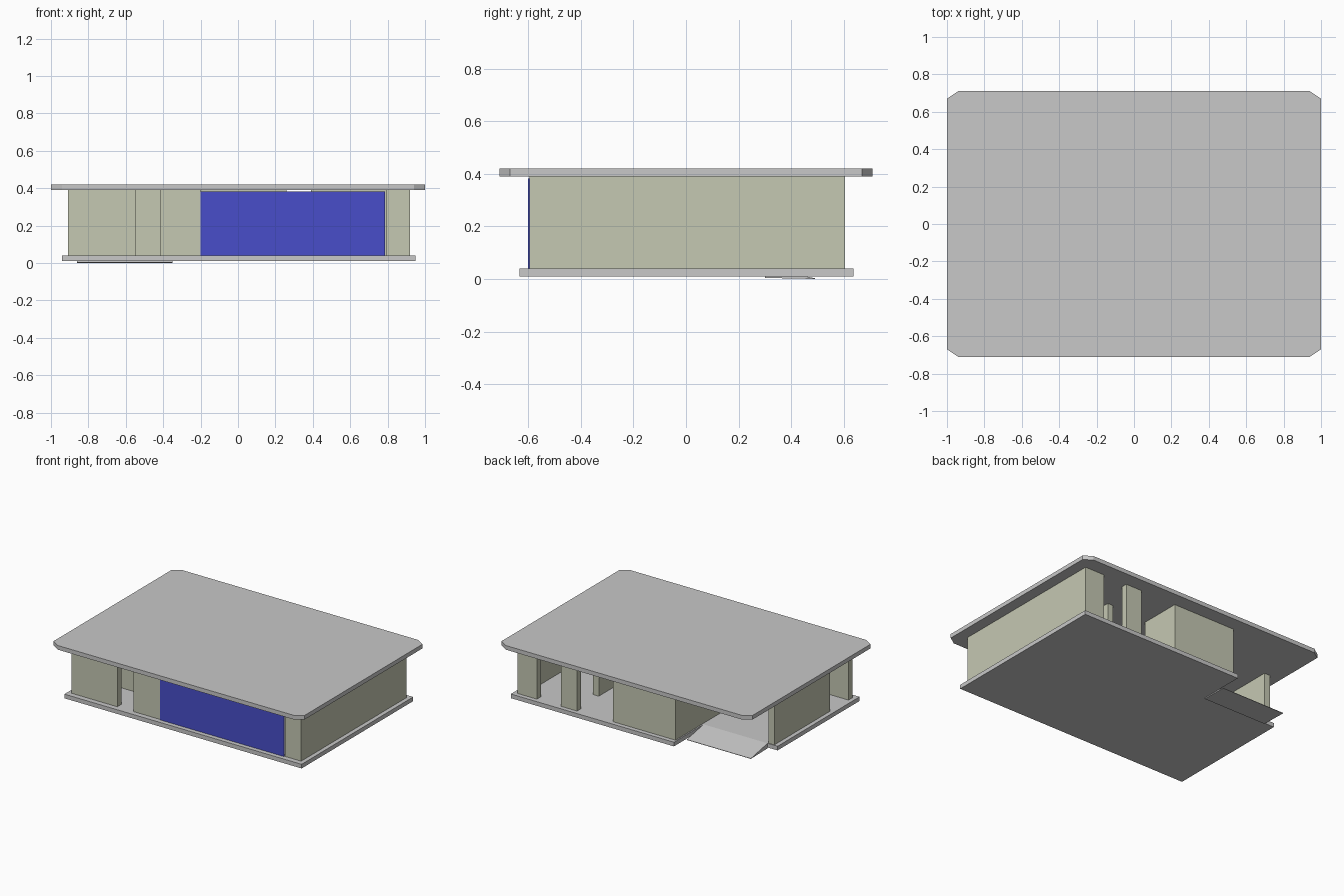
import bpy
import bmesh

cube = bpy.data.objects.get("Cube")
if cube:
    bpy.data.objects.remove(cube, do_unlink=True)


def material(name, rgb):
    m = bpy.data.materials.new(name)
    m.use_nodes = True
    m.diffuse_color = (*rgb, 1)
    m.node_tree.nodes["Principled BSDF"].inputs["Base Color"].default_value = (*rgb, 1)
    return m


CONCRETE = material("concrete grey", (0.58, 0.58, 0.58))
PLASTER = material("pale green plaster", (0.56, 0.58, 0.45))
GLASS = material("blue glass", (0.065, 0.076, 0.59))


def extrude(name, outline, offset, mat):
    """Solid made by pushing a planar outline along an offset."""
    bm = bmesh.new()
    face = bm.faces.new([bm.verts.new(p) for p in outline])
    pushed = bmesh.ops.extrude_face_region(bm, geom=[face])
    verts = [g for g in pushed["geom"] if isinstance(g, bmesh.types.BMVert)]
    bmesh.ops.translate(bm, verts=verts, vec=offset)
    bmesh.ops.recalc_face_normals(bm, faces=bm.faces)
    mesh = bpy.data.meshes.new(name)
    bm.to_mesh(mesh)
    bm.free()
    mesh.materials.append(mat)
    obj = bpy.data.objects.new(name, mesh)
    bpy.context.collection.objects.link(obj)
    return obj


def slab(name, outline, z0, z1, mat):
    return extrude(name, [(x, y, z0) for x, y in outline], (0, 0, z1 - z0), mat)


def block(name, x0, x1, y0, y1, z0, z1, mat):
    return slab(name, [(x0, y0), (x1, y0), (x1, y1), (x0, y1)], z0, z1, mat)


FLOOR, CEILING, T = 0.04, 0.39, 0.045
LEFT, RIGHT, FRONT, BACK = -0.91, 0.92, -0.595, 0.605
PORCH = -0.34      # back of the recessed porch
GARAGE = 0.295     # garage mouth
MID = 0.0          # inner cross wall

# Floor slab with a notch for the garage ramp
slab("floor_slab", [(-0.94, -0.633), (0.95, -0.633), (0.95, 0.637),
                    (-0.35, 0.637), (-0.35, 0.30), (-0.94, 0.30)],
     0.01, FLOOR, CONCRETE)

# Roof slab with clipped corners
X, Y, CX, CY = 1.0, 0.71, 0.06, 0.04
slab("roof_slab", [(X - CX, -Y), (X, CY - Y), (X, Y - CY), (X - CX, Y),
                   (CX - X, Y), (-X, Y - CY), (-X, CY - Y), (CX - X, -Y)],
     CEILING, 0.42, CONCRETE)

# Wedge ramp up to the garage
ramp = [(0.30, FLOOR), (0.49, 0.003), (0.49, 0), (0.30, 0.004)]
extrude("garage_ramp", [(-0.86, y, z) for y, z in ramp], (0.51, 0, 0), CONCRETE)

# Walls running across: name, x range, outer y
across = [
    ("front_porch_wall", LEFT, -0.545, FRONT),
    ("front_entry_wall", -0.415, -0.2, FRONT),
    ("front_end_wall", 0.79, RIGHT, FRONT),
    ("back_end_wall", 0.765, RIGHT, BACK - T),
    ("back_pier", 0.445, 0.573, BACK - T),
    ("back_room_wall", -0.34, 0.16, BACK - T),
    ("porch_rear_wall", LEFT, -0.34, PORCH),
    ("inner_wall_a", -0.34, 0.26, MID),
    ("inner_wall_b", 0.39, RIGHT - T, MID),
]
for name, x0, x1, y in across:
    block(name, x0, x1, y, y + T, FLOOR, CEILING, PLASTER)

# Walls running front to back: name, x, y range
along = [
    ("outer_side_wall", RIGHT - T, FRONT + T, BACK - T),
    ("garage_outer_wall", LEFT, PORCH + T, GARAGE),
    ("garage_inner_wall", -0.34, PORCH, BACK - T),
    ("back_room_side_wall", 0.16 - T, 0.30, BACK - T),
    ("inner_partition", 0.46, MID + T, 0.336),
]
for name, x, y0, y1 in along:
    block(name, x, x + T, y0, y1, FLOOR, CEILING, PLASTER)

# Large front window
block("front_window", -0.2, 0.787, FRONT - 0.006, FRONT, FLOOR, 0.383, GLASS)
